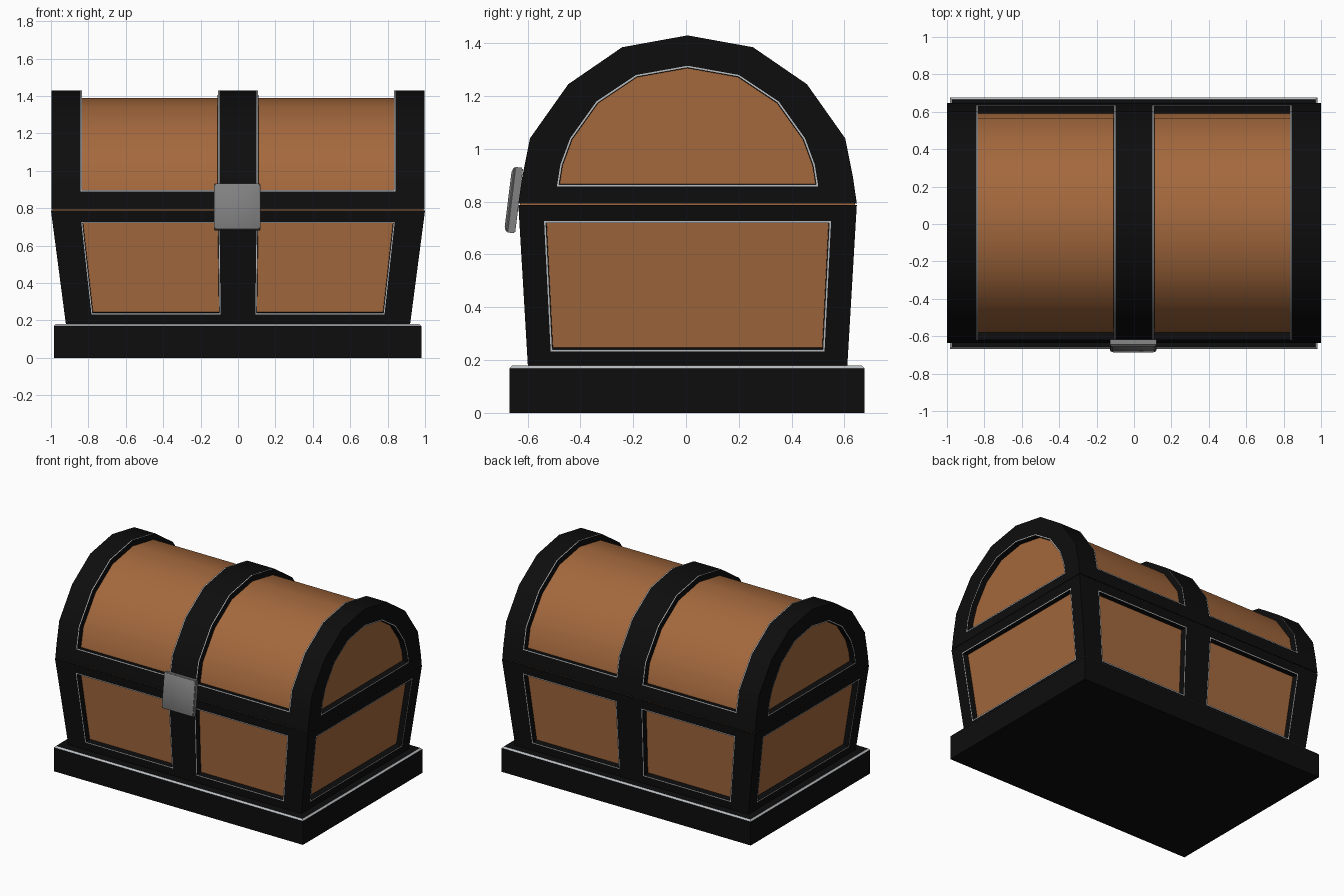
import bpy, bmesh, math
from mathutils import Matrix

if "Cube" in bpy.data.objects:
    bpy.data.objects.remove(bpy.data.objects["Cube"])


def material(name, rgb):
    m = bpy.data.materials.new(name)
    m.diffuse_color = (*rgb, 1)
    m.use_nodes = True
    m.node_tree.nodes["Principled BSDF"].inputs["Base Color"].default_value = m.diffuse_color
    return m


BLACK = material("black_iron", (0.004, 0.004, 0.004))
WOOD = material("brown_wood", (0.37, 0.14, 0.047))
WORN = material("worn_edge", (0.5, 0.52, 0.54))
STEEL = material("grey_steel", (0.22, 0.22, 0.22))


def finish(bm, name, mats, smooth=30):
    bmesh.ops.recalc_face_normals(bm, faces=bm.faces)
    me = bpy.data.meshes.new(name)
    bm.to_mesh(me)
    bm.free()
    ob = bpy.data.objects.new(name, me)
    bpy.context.collection.objects.link(ob)
    for m in mats:
        me.materials.append(m)
    bpy.ops.object.select_all(action='DESELECT')
    ob.select_set(True)
    bpy.context.view_layer.objects.active = ob
    bpy.ops.object.shade_smooth_by_angle(angle=math.radians(smooth))
    return ob


def add_face(bm, points, mat=0):
    f = bm.faces.new([bm.verts.new(p) for p in points])
    f.material_index = mat


def recess_panels(bm):
    """Weld and close the shell, then sink wood panels inside a thin worn rim."""
    bmesh.ops.remove_doubles(bm, verts=bm.verts, dist=0.0005)
    bmesh.ops.holes_fill(bm, edges=[e for e in bm.edges if e.is_boundary], sides=0)
    bmesh.ops.recalc_face_normals(bm, faces=bm.faces)
    for thickness, depth, mat in ((0.007, 0, 2), (0.002, -0.04, 0)):
        panels = [f for f in bm.faces if f.material_index == 1]
        rim = bmesh.ops.inset_region(bm, faces=panels, thickness=thickness, depth=depth,
                                     use_even_offset=True, use_boundary=True)
        for f in rim["faces"]:
            f.material_index = mat


def box(size, loc, rot=0):
    bm = bmesh.new()
    bmesh.ops.create_cube(bm, size=1)
    bmesh.ops.transform(bm, verts=bm.verts, matrix=Matrix.Translation(loc)
                        @ Matrix.Rotation(rot, 4, 'X') @ Matrix.Diagonal((*size, 1)))
    return bm


# Plinth with worn upper edge
bm = box((1.966, 1.346, 0.18), (-0.002, 0.004, 0.09))
top_edges = [e for e in bm.edges if all(v.co.z > 0.1 for v in e.verts)]
bmesh.ops.bevel(bm, geom=top_edges, offset=0.011, segments=1, affect='EDGES', material=1)
finish(bm, "plinth", [BLACK, WORN])

# Body: tapered box, iron frame with recessed wood panels
YC = 0.006
ROWS = (0, 0.09, 0.9, 1)


def body_point(side, s, u, v):
    hx, hy, z = 0.92 + 0.08 * v, 0.605 + 0.036 * v, 0.178 + 0.61 * v
    if side == "long":
        return (s * u * hx, YC - s * hy, z)
    return (s * hx, YC + s * u * hy, z)


bm = bmesh.new()
for side, cols in (("long", (-1, -0.845, -0.1, 0.1, 0.845, 1)),
                   ("end", (-1, -0.853, 0.853, 1))):
    for s in (1, -1):
        for i in range(len(cols) - 1):
            for j in range(3):
                corners = ((i, j), (i + 1, j), (i + 1, j + 1), (i, j + 1))
                add_face(bm, [body_point(side, s, cols[a], ROWS[b]) for a, b in corners],
                         int(i % 2 == 1 and j == 1))
recess_panels(bm)
finish(bm, "body", [BLACK, WOOD, WORN])

# Wood line in the seam between body and lid
finish(box((1.985, 1.27, 0.02), (0, YC, 0.79)), "seam", [WOOD])

# Lid: faceted barrel with hoops and recessed panels


def mirrored(half):
    return [(-y, z) for y, z in half] + [p for p in reversed(half[:-1])]


outer = mirrored([(0.641, 0.793), (0.627, 0.89), (0.597, 1.04),
                  (0.452, 1.245), (0.248, 1.385), (0, 1.43)])
inner = mirrored([(0.495, 0.858), (0.482, 0.94), (0.445, 1.04),
                  (0.345, 1.18), (0.195, 1.28), (0, 1.315)])
cols = (-0.997, -0.842, -0.1, 0.1, 0.842, 0.997)
n = len(outer)
bm = bmesh.new()
for i in range(5):
    for j in range(n - 1):
        corners = ((i, j), (i + 1, j), (i + 1, j + 1), (i, j + 1))
        add_face(bm, [(cols[a], YC + outer[b][0], outer[b][1]) for a, b in corners],
                 int(i in (1, 3) and 0 < j < n - 2))
for x in (cols[0], cols[-1]):
    for j in range(n):
        k = (j + 1) % n
        ring = (outer[j], outer[k], inner[k], inner[j])
        add_face(bm, [(x, YC + y, z) for y, z in ring])
    add_face(bm, [(x, YC + y, z) for y, z in inner], 1)
recess_panels(bm)
finish(bm, "lid", [BLACK, WOOD, WORN], 40)

# Lock plate, tilted, with a raised cushion front
bm = box((0.25, 0.032, 0.25), (-0.004, -0.648, 0.806), math.radians(-7))
bm.normal_update()
front = min(bm.faces, key=lambda f: f.normal.y)
bmesh.ops.inset_region(bm, faces=[front], thickness=0.022, depth=0.01)
bmesh.ops.bevel(bm, geom=list(bm.edges), offset=0.004, segments=2, affect='EDGES')
finish(bm, "lock_plate", [STEEL], 40)
